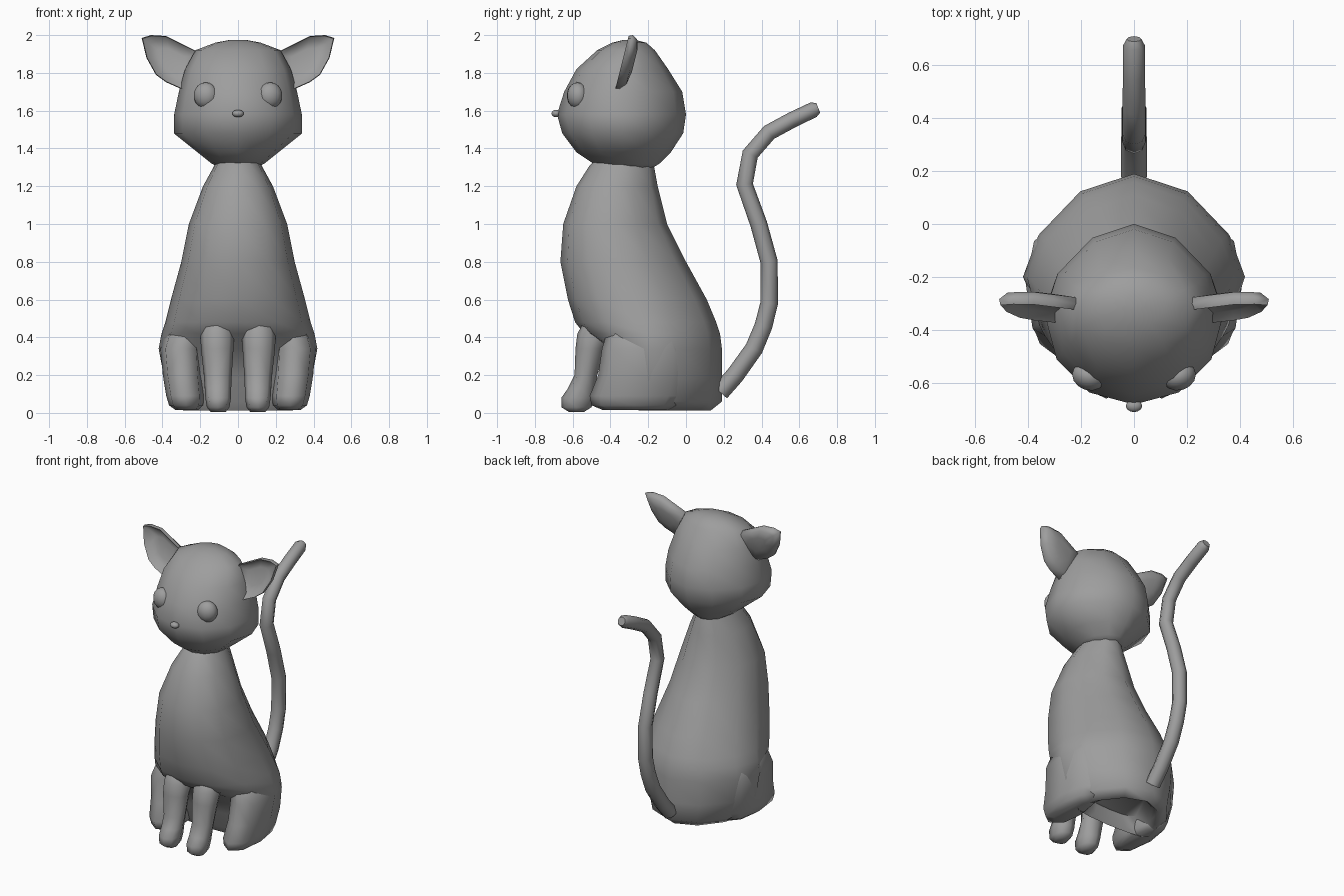
import bpy, bmesh, math
from mathutils import Vector

if "Cube" in bpy.data.objects:
    bpy.data.objects.remove(bpy.data.objects["Cube"])

grey = bpy.data.materials.new("plain grey")
grey.diffuse_color = (0.34, 0.34, 0.34, 1)
grey.use_nodes = True
grey.node_tree.nodes["Principled BSDF"].inputs["Base Color"].default_value = grey.diffuse_color


def finish(bm, name, mirror=False, angle=80):
    """Turn a bmesh into a smooth shaded, optionally mirrored object."""
    bmesh.ops.recalc_face_normals(bm, faces=bm.faces)
    mesh = bpy.data.meshes.new(name)
    bm.to_mesh(mesh)
    bm.free()
    mesh.materials.append(grey)
    obj = bpy.data.objects.new(name, mesh)
    bpy.context.collection.objects.link(obj)
    bpy.ops.object.select_all(action='DESELECT')
    obj.select_set(True)
    bpy.context.view_layer.objects.active = obj
    bpy.ops.object.shade_smooth_by_angle(angle=math.radians(angle))
    if mirror:
        obj.modifiers.new("mirror", 'MIRROR')
    return obj


def power(value, exponent):
    return math.copysign(abs(value) ** exponent, value)


def loft(name, rings, sides, mirror=False, front_exp=(1, 1), back_exp=(1, 1), widest=9):
    """Skin oval rings given as (z, centre x, front y, back y, half width).
    Exponents below 1 make that half blunter, above 1 more pointed.
    The widest point of a ring never lies behind y = widest."""
    bm = bmesh.new()
    loops = []
    for z, cx, front, back, half in rings:
        cy = min((front + back) / 2, widest)
        loop = []
        for i in range(sides):
            a = math.tau * i / sides
            rear = math.cos(a) > 0
            ex, ey = back_exp if rear else front_exp
            ry = back - cy if rear else cy - front
            loop.append(bm.verts.new((cx + half * power(math.sin(a), ex),
                                      cy + ry * power(math.cos(a), ey), z)))
        loops.append(loop)
    for low, high in zip(loops, loops[1:]):
        for i in range(sides):
            j = (i + 1) % sides
            bm.faces.new((low[i], low[j], high[j], high[i]))
    bm.faces.new(loops[0])
    bm.faces.new(loops[-1])
    return finish(bm, name, mirror)


def ball(name, centre, size, turn=0, mirror=False):
    bm = bmesh.new()
    bmesh.ops.create_uvsphere(bm, u_segments=14, v_segments=9, radius=1)
    obj = finish(bm, name)
    c, s = math.cos(turn), math.sin(turn)
    for v in obj.data.vertices:
        p = Vector((v.co.x * size[0], v.co.y * size[1], v.co.z * size[2]))
        v.co = Vector((p.x * c - p.y * s, p.x * s + p.y * c, p.z)) + Vector(centre)
    if mirror:
        obj.modifiers.new("mirror", 'MIRROR')


# Torso, closing underneath with a shallow hollow
loft("body", [
    (0.12, 0, -0.24, 0.04, 0.18), (0.04, 0, -0.24, 0.10, 0.23),
    (0.012, 0, -0.25, 0.13, 0.29), (0.06, 0, -0.28, 0.19, 0.345),
    (0.18, 0, -0.32, 0.19, 0.39), (0.34, 0, -0.41, 0.19, 0.42),
    (0.42, 0, -0.54, 0.18, 0.405), (0.48, 0, -0.587, 0.16, 0.385),
    (0.60, 0, -0.625, 0.11, 0.355),
    (0.80, 0, -0.665, 0.00, 0.30), (1.00, 0, -0.65, -0.10, 0.26),
    (1.20, 0, -0.58, -0.15, 0.185), (1.31, 0, -0.51, -0.17, 0.125),
    (1.36, 0, -0.46, -0.19, 0.10)], 12, False, (0.9, 0.85), (1.05, 1.3), -0.2)

# Head
loft("head", [
    (1.295, 0, -0.36, -0.18, 0.09), (1.32, 0, -0.49, -0.14, 0.14),
    (1.38, 0, -0.58, -0.08, 0.215), (1.48, 0, -0.655, -0.015, 0.34),
    (1.58, 0, -0.683, -0.00, 0.338), (1.70, 0, -0.645, -0.02, 0.313),
    (1.82, 0, -0.58, -0.095, 0.28), (1.92, 0, -0.47, -0.165, 0.225),
    (1.96, 0, -0.39, -0.21, 0.12), (1.975, 0, -0.33, -0.27, 0.04)],
    12, False, (1, 1), (1.1, 1.15))

# Front legs with paws
loft("front_leg", [
    (0.005, 0.105, -0.62, -0.54, 0.04), (0.03, 0.105, -0.66, -0.50, 0.06),
    (0.08, 0.105, -0.66, -0.485, 0.068), (0.13, 0.106, -0.625, -0.48, 0.07),
    (0.20, 0.107, -0.59, -0.47, 0.074), (0.34, 0.11, -0.585, -0.43, 0.086),
    (0.42, 0.11, -0.575, -0.38, 0.09), (0.52, 0.11, -0.52, -0.36, 0.07)],
    8, True, (0.9, 0.85))

# Hind legs, folded beside the body
loft("hind_leg", [
    (0.015, 0.27, -0.44, -0.10, 0.06), (0.04, 0.275, -0.50, -0.05, 0.09),
    (0.09, 0.28, -0.51, -0.02, 0.10), (0.20, 0.293, -0.465, 0.0, 0.105),
    (0.34, 0.302, -0.445, 0.0, 0.108), (0.42, 0.28, -0.42, -0.03, 0.105),
    (0.52, 0.23, -0.36, -0.08, 0.07)], 8, True, (0.8, 0.75))

# Ears: cupped at the front, rounded behind
outline = [(0.19, 1.90), (0.30, 1.955), (0.38, 1.995), (0.46, 2.0), (0.51, 1.985),
           (0.485, 1.88), (0.435, 1.79), (0.38, 1.75), (0.29, 1.71), (0.20, 1.77)]
mid = Vector((0.355, 0, 1.87))
bm = bmesh.new()


def ear_loop(scale, push):
    points = []
    for x, z in outline:
        p = mid + (Vector((x, 0, z)) - mid) * scale
        points.append(bm.verts.new((p.x, -0.355 + 0.25 * (p.z - 1.75) + push, p.z)))
    return points


loops = [ear_loop(0.45, 0.03), ear_loop(0.75, 0.02), ear_loop(0.97, -0.01),
         ear_loop(1.0, 0.012), ear_loop(0.8, 0.042), ear_loop(0.4, 0.055)]
for a, b in zip(loops, loops[1:]):
    for i in range(len(outline)):
        j = (i + 1) % len(outline)
        bm.faces.new((a[i], a[j], b[j], b[i]))
bm.faces.new(loops[0])
bm.faces.new(loops[-1])
finish(bm, "ear", True)

# Eyes and nose
ball("eye", (0.17, -0.575, 1.68), (0.066, 0.055, 0.07), 0.3, True)
ball("nose", (0, -0.688, 1.585), (0.031, 0.024, 0.02))

# Tail: round tube along an S shaped path with a narrowed tip
path = [(0.18, 0.11), (0.26, 0.20), (0.36, 0.34), (0.41, 0.46), (0.44, 0.58),
        (0.44, 0.80), (0.385, 1.00), (0.31, 1.21), (0.34, 1.37), (0.44, 1.485),
        (0.56, 1.55), (0.675, 1.605), (0.70, 1.615)]
curve = bpy.data.curves.new("tail", 'CURVE')
curve.dimensions = '3D'
curve.bevel_depth = 0.043
curve.bevel_resolution = 2
curve.use_fill_caps = True
spline = curve.splines.new('POLY')
spline.points.add(len(path) - 1)
for i, (point, (y, z)) in enumerate(zip(spline.points, path)):
    point.co = (0, y, z, 1)
    point.radius = 1.15 - 0.2 * i / (len(path) - 1)
spline.points[-1].radius = 0.65
curve.materials.append(grey)
bpy.context.collection.objects.link(bpy.data.objects.new("tail", curve))
